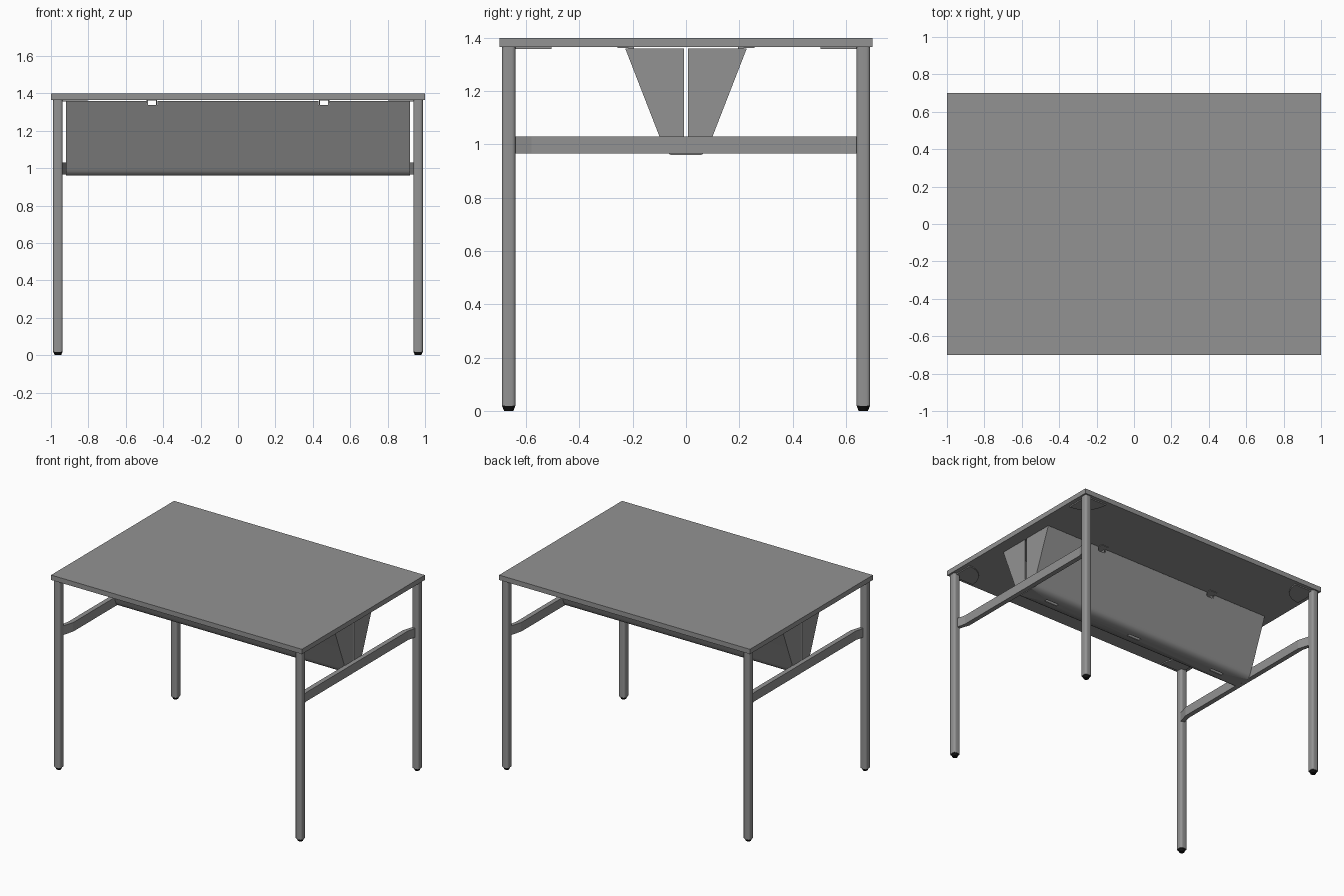
import bpy, bmesh, math
from mathutils import Vector

if "Cube" in bpy.data.objects:
    bpy.data.objects.remove(bpy.data.objects["Cube"])


def material(name, v):
    m = bpy.data.materials.new(name)
    m.diffuse_color = (v, v, v, 1)
    m.use_nodes = True
    m.node_tree.nodes["Principled BSDF"].inputs["Base Color"].default_value = m.diffuse_color
    return m


black = material("black_plastic", 0.005)
grey = material("dark_grey", 0.29)


def prism(name, pts, a, b, axis="z", smooth=False):
    """Extrude a 2D outline from a to b along an axis (z: pts=xy, x: pts=yz)."""
    place = (lambda p, h: (p[0], p[1], h)) if axis == "z" else (lambda p, h: (h, p[0], p[1]))
    bm = bmesh.new()
    face = bm.faces.new([bm.verts.new(place(p, a)) for p in pts])
    ext = bmesh.ops.extrude_face_region(bm, geom=[face])
    new = [g for g in ext["geom"] if isinstance(g, bmesh.types.BMVert)]
    bmesh.ops.translate(bm, verts=new, vec=Vector(place((0, 0), b - a)))
    bmesh.ops.recalc_face_normals(bm, faces=bm.faces)
    me = bpy.data.meshes.new(name)
    bm.to_mesh(me)
    bm.free()
    me.materials.append(grey)
    ob = bpy.data.objects.new(name, me)
    bpy.context.collection.objects.link(ob)
    if smooth:
        bpy.ops.object.select_all(action="DESELECT")
        ob.select_set(True)
        bpy.context.view_layer.objects.active = ob
        bpy.ops.object.shade_smooth_by_angle(angle=math.radians(35))
    return ob


def box(name, x0, x1, y0, y1, z0, z1):
    return prism(name, [(x0, y0), (x1, y0), (x1, y1), (x0, y1)], z0, z1)


def rounded_square(cx, cy, half, r, n=5):
    pts = []
    for k, (sx, sy) in enumerate([(1, 1), (-1, 1), (-1, -1), (1, -1)]):
        for i in range(n + 1):
            t = math.pi / 2 * (k + i / n)
            pts.append((cx + sx * (half - r) + r * math.cos(t),
                        cy + sy * (half - r) + r * math.sin(t)))
    return pts


# Table top
box("table_top", -1, 1, -0.7, 0.7, 1.365, 1.4)

# Legs with tapered feet and quarter-round mounting plates
for sx, xn in ((-1, "left"), (1, "right")):
    for sy, yn in ((-1, "front"), (1, "back")):
        tag = f"{yn}_{xn}"
        cx, cy = sx * 0.963, sy * 0.665
        prism("leg_" + tag, rounded_square(cx, cy, 0.026, 0.015), 0.018, 1.365, smooth=True)
        bpy.ops.mesh.primitive_cone_add(vertices=24, radius1=0.017, radius2=0.025, depth=0.019,
                                        location=(cx, cy, 0.0095))
        foot = bpy.context.object
        foot.name = "foot_" + tag
        foot.data.materials.append(black)
        bpy.ops.object.shade_smooth_by_angle(angle=math.radians(35))
        arc = [(sx * (0.97 - 0.165 * math.cos(math.pi / 2 * i / 14)),
                sy * (0.675 - 0.17 * math.sin(math.pi / 2 * i / 14))) for i in range(15)]
        prism("mounting_plate_" + tag, [(sx * 0.97, sy * 0.675)] + arc, 1.357, 1.366)

    # Side rail, bending outward to meet the legs
    outer = [(0.967, -0.65), (0.95, -0.58), (0.95, 0.58), (0.967, 0.65)]
    inner = [(0.94, 0.65), (0.916, 0.57), (0.916, -0.57), (0.94, -0.65)]
    prism(f"side_rail_{xn}", [(sx * x, y) for x, y in outer + inner], 0.965, 1.03)

# Cable basket: bent sheet with rounded lower corners
t = 0.006
half_out = [(0.228, 1.36), (0.088, 1.0), (0.082, 0.984), (0.073, 0.970), (0.058, 0.961)]
half_in = [(0.058, 0.961 + t), (0.069, 0.975), (0.076, 0.987), (0.081, 1.0), (0.221, 1.36)]
profile = half_out + [(-y, z) for y, z in reversed(half_out)]
profile += [(-y, z) for y, z in reversed(half_in)] + half_in
basket = prism("cable_basket", profile, -0.915, 0.915, "x", smooth=True)

# Notches in the upper edges and slots in the floor
cutters = [box("notch_cutter", x - 0.03, x + 0.03, -0.3, 0.3, 1.337, 1.38) for x in (-0.46, 0.46)]
cutters += [box("slot_cutter", x - 0.05, x + 0.05, -0.012, 0.012, 0.94, 0.985) for x in (-0.7, 0, 0.7)]
for c in cutters:
    m = basket.modifiers.new("cut", "BOOLEAN")
    m.operation, m.solver, m.object = "DIFFERENCE", "EXACT", c
    c.hide_render = True
    c.hide_set(True)

# Split end plates of the basket, flush with the sloped sides
for sx in (-1, 1):
    for sy in (-1, 1):
        plate = [(0.008, 0.961)] + list(reversed(half_out)) + [(0.008, 1.36)]
        prism("basket_end_plate", [(sy * y, z) for y, z in plate], sx * 0.914, sx * 0.919, "x")

# Hanging clips under the top
for x in (-0.46, 0.46):
    for sy in (-1, 1):
        box("basket_clip_plate", x - 0.028, x + 0.028, sy * 0.195, sy * 0.257, 1.361, 1.366)
        for dx in (-0.025, 0.025):
            box("basket_clip_hook", x + dx - 0.003, x + dx + 0.003, sy * 0.195, sy * 0.216, 1.337, 1.363)
